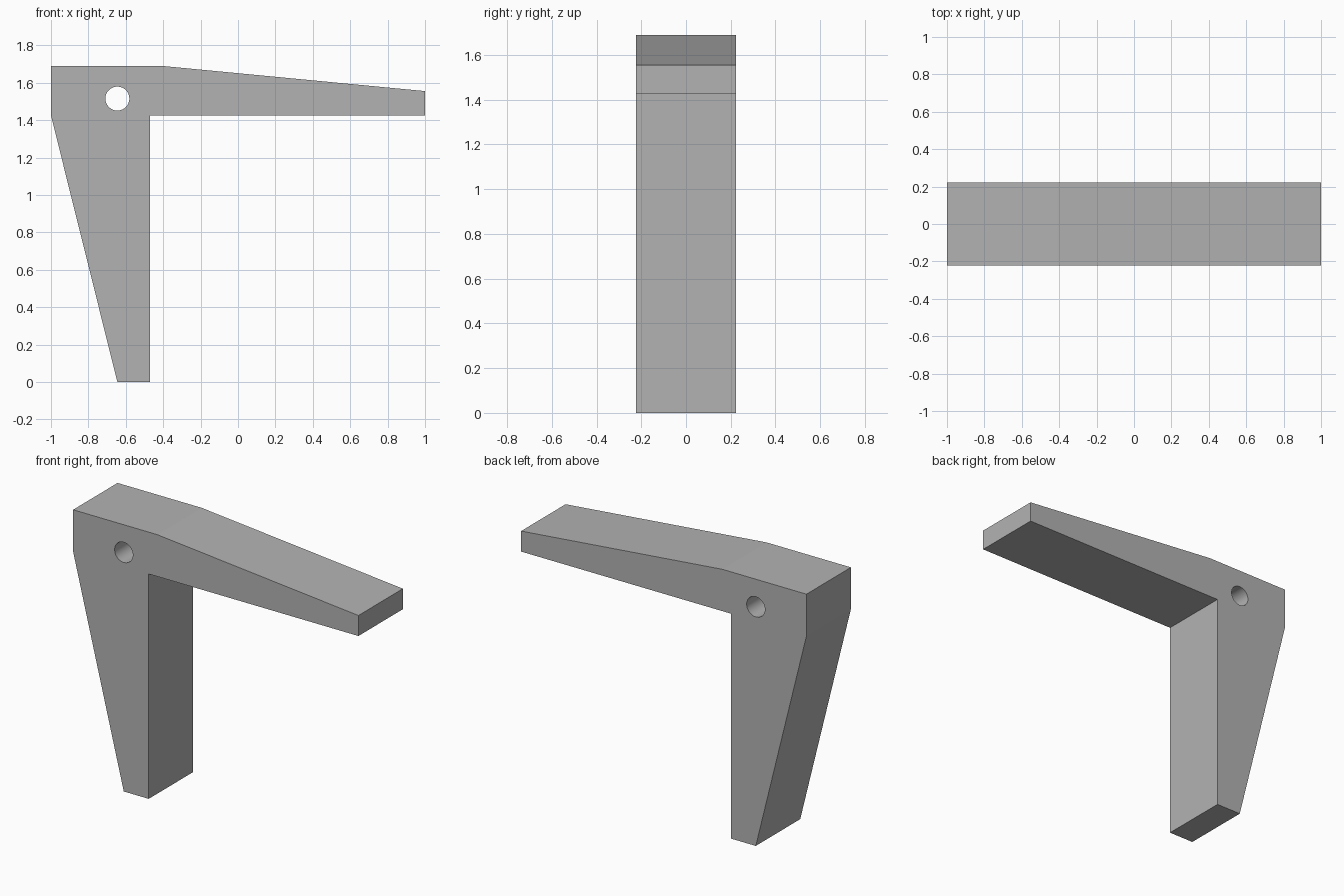
import bpy
import bmesh
import math

cube = bpy.data.objects.get("Cube")
if cube:
    bpy.data.objects.remove(cube, do_unlink=True)

DEPTH = 0.445

# Plain grey finish
grey = bpy.data.materials.new("plain_grey")
grey.use_nodes = True
colour = (0.45, 0.45, 0.45, 1)
grey.diffuse_color = colour
grey.node_tree.nodes["Principled BSDF"].inputs["Base Color"].default_value = colour


def extrude_profile(name, points, depth):
    """Extrude an x-z outline along y, centred on y = 0."""
    bm = bmesh.new()
    face = bm.faces.new([bm.verts.new((x, -depth / 2, z)) for x, z in points])
    result = bmesh.ops.extrude_face_region(bm, geom=[face])
    moved = [v for v in result["geom"] if isinstance(v, bmesh.types.BMVert)]
    bmesh.ops.translate(bm, verts=moved, vec=(0, depth, 0))
    bmesh.ops.recalc_face_normals(bm, faces=bm.faces)
    mesh = bpy.data.meshes.new(name)
    bm.to_mesh(mesh)
    bm.free()
    obj = bpy.data.objects.new(name, mesh)
    bpy.context.collection.objects.link(obj)
    mesh.materials.append(grey)
    return obj


# Bracket: tapered leg and tapered arm in one outline
bracket = extrude_profile("bracket", [
    (-0.645, 0), (-0.47, 0), (-0.47, 1.425), (1, 1.425),
    (1, 1.555), (-0.41, 1.69), (-1, 1.69), (-1, 1.425),
], DEPTH)

# Round pivot hole through the corner
bpy.ops.mesh.primitive_cylinder_add(
    vertices=48, radius=0.064, depth=DEPTH * 2,
    location=(-0.645, 0, 1.515), rotation=(math.pi / 2, 0, 0))
cutter = bpy.context.object
cutter.name = "hole_cutter"
cutter.hide_render = True
cutter.data.materials.append(grey)

hole = bracket.modifiers.new("pivot_hole", "BOOLEAN")
hole.operation = "DIFFERENCE"
hole.solver = "EXACT"
hole.object = cutter

bpy.ops.object.select_all(action="DESELECT")
bracket.select_set(True)
bpy.context.view_layer.objects.active = bracket
bpy.ops.object.modifier_apply(modifier=hole.name)
bpy.data.objects.remove(cutter, do_unlink=True)

# Smooth hole wall, crisp outer edges: the arm's shallow bend stays flat
for poly in bracket.data.polygons:
    c = poly.center
    poly.use_smooth = math.hypot(c.x + 0.645, c.z - 1.515) < 0.07 and abs(poly.normal.y) < 0.5
for edge in bracket.data.edges:
    a, b = (bracket.data.vertices[i].co for i in edge.vertices)
    edge.use_edge_sharp = abs(a.y - b.y) < 0.01
